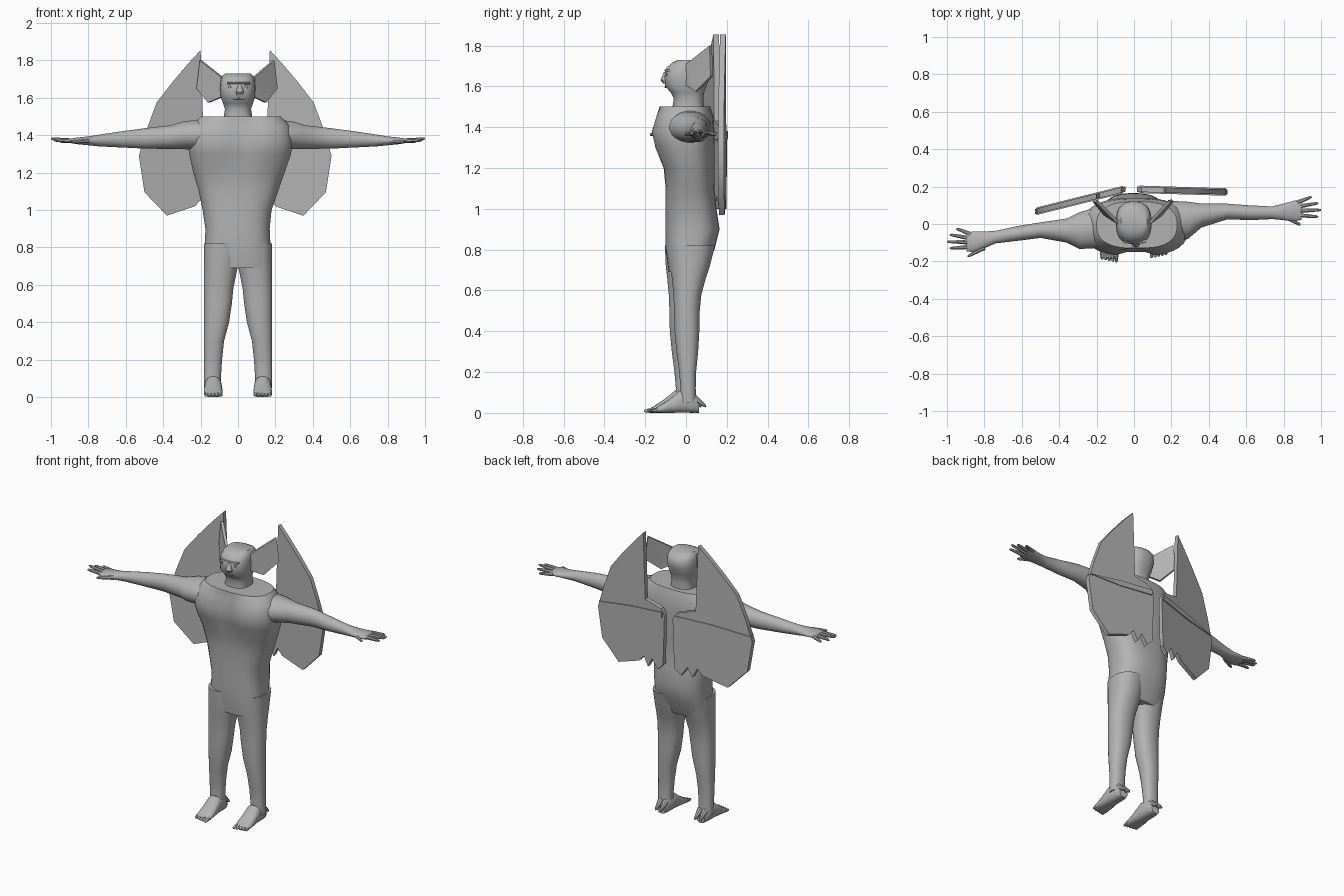
import bpy, bmesh, math
from mathutils import Vector

grey = bpy.data.materials.new("stone grey")
grey.diffuse_color = (0.45, 0.45, 0.45, 1)


def finish(name, bm):
    bmesh.ops.recalc_face_normals(bm, faces=bm.faces)
    mesh = bpy.data.meshes.new(name)
    bm.to_mesh(mesh)
    bm.free()
    mesh.materials.append(grey)
    obj = bpy.data.objects.new(name, mesh)
    bpy.context.collection.objects.link(obj)
    return obj


def loft(name, rings, n=20, power=2.0):
    """Skin a row of superellipse rings given as (centre, u, v)."""
    bm = bmesh.new()
    loops = []
    for c, u, v in rings:
        c, u, v = Vector(c), Vector(u), Vector(v)
        loop = []
        for i in range(n):
            a = 2 * math.pi * (i + 0.5) / n
            p, q = (math.copysign(abs(t) ** (2 / power), t) for t in (math.cos(a), math.sin(a)))
            loop.append(bm.verts.new(c + u * p + v * q))
        loops.append(loop)
    for a, b in zip(loops, loops[1:]):
        for i in range(n):
            j = (i + 1) % n
            bm.faces.new((a[i], a[j], b[j], b[i]))
    bm.faces.new(loops[0])
    bm.faces.new(loops[-1])
    return finish(name, bm)


def stack(name, rows, n=24, power=2.0):
    """Upright loft from rows of z, left, right, front, back."""
    return loft(name, [(((l + r) / 2, (f + b) / 2, z), ((r - l) / 2, 0, 0), (0, (b - f) / 2, 0))
                       for z, l, r, f, b in rows], n, power)


def digit(name, a, b, r0, r1):
    """Tapered finger, toe or spur from a to b."""
    a, b = Vector(a), Vector(b)
    d = (b - a).normalized()
    side = d.cross(Vector((0, 0, 1))).normalized()
    up = side.cross(d)
    return loft(name, [(a.lerp(b, t), side * r, up * r) for t, r in
                       ((0, r0), (0.5, (r0 + r1) / 2), (0.9, r1), (1, r1 * 0.5))], 8)


def plate(name, points, offset):
    """Flat polygon thickened by an offset vector."""
    bm = bmesh.new()
    face = bm.faces.new([bm.verts.new(p) for p in points])
    ext = bmesh.ops.extrude_face_region(bm, geom=[face], use_keep_orig=True)
    bmesh.ops.translate(bm, vec=offset, verts=[v for v in ext["geom"] if isinstance(v, bmesh.types.BMVert)])
    bmesh.ops.triangulate(bm, faces=[f for f in bm.faces if len(f.verts) > 4])
    return finish(name, bm)


# Torso, with a shallow groove down the chest
torso = stack("torso", [
    (0.69, -0.178, 0.178, -0.085, 0.09), (0.80, -0.178, 0.175, -0.10, 0.14),
    (0.90, -0.175, 0.17, -0.10, 0.165), (1.00, -0.19, 0.18, -0.10, 0.15),
    (1.10, -0.21, 0.215, -0.10, 0.14), (1.20, -0.24, 0.25, -0.11, 0.14),
    (1.30, -0.262, 0.285, -0.155, 0.14), (1.38, -0.272, 0.292, -0.172, 0.14),
    (1.45, -0.255, 0.28, -0.15, 0.135), (1.50, -0.20, 0.23, -0.13, 0.12)], 32, 2.6)
for v in torso.data.vertices:
    if v.co.y < 0 and abs(v.co.x) < 0.06 and 1.25 < v.co.z < 1.47:
        v.co.y *= 0.87

# Neck and head
stack("head", [
    (1.48, -0.08, 0.08, -0.07, 0.09), (1.54, -0.07, 0.07, -0.06, 0.085),
    (1.57, -0.08, 0.08, -0.075, 0.09), (1.60, -0.092, 0.09, -0.103, 0.10),
    (1.65, -0.097, 0.094, -0.107, 0.12), (1.69, -0.093, 0.09, -0.097, 0.12),
    (1.715, -0.086, 0.084, -0.07, 0.10), (1.73, -0.07, 0.07, -0.04, 0.07)], 24, 2.6)

# Face
stack("nose", [(1.615, -0.008, 0.028, -0.113, -0.09), (1.63, -0.012, 0.032, -0.125, -0.09),
               (1.67, 0.0, 0.02, -0.108, -0.08)], 10)
for name, z, half, depth in (("brow", 1.678, 0.06, 0.107), ("lips", 1.597, 0.03, 0.107)):
    loft(name, [((x * half + 0.005, -depth + 0.012 + abs(x) * 0.006, z), (0, 0.012, 0), (0, 0, 0.006))
                for x in (-1, 0, 1)], 8)

# Wing outline, from the tip around the outer edge to the ragged hem and the step beside the spine
wing = [(0.17, 1.855), (0.235, 1.785), (0.32, 1.685), (0.405, 1.575), (0.455, 1.44),
        (0.50, 1.29), (0.47, 1.095), (0.35, 0.97), (0.20, 1.02), (0.165, 1.06), (0.135, 1.0),
        (0.105, 1.06), (0.065, 1.0), (0.025, 1.04), (0.015, 1.36), (0.04, 1.40), (0.155, 1.43)]
ridge = [(0.03, 1.38), (0.26, 1.36), (0.492, 1.325), (0.26, 1.325), (0.03, 1.345)]


def wing_point(side, x, z, lift):
    if side > 0:
        return (x, 0.2 - 0.03 * x + lift, z)
    return (-x - 0.03, 0.205 - 0.25 * x + lift, z)


# Foot rows: y, half width, height.  Leg rows: z, inner x, front, back
foot_rows = [(0.055, 0.028, 0.06), (0.03, 0.042, 0.10), (-0.04, 0.045, 0.11),
             (-0.09, 0.049, 0.068), (-0.14, 0.05, 0.035), (-0.165, 0.046, 0.02)]
leg_rows = [(0.05, 0.092, -0.04, 0.045), (0.12, 0.09, -0.035, 0.04), (0.20, 0.085, -0.042, 0.042),
            (0.30, 0.074, -0.055, 0.052), (0.40, 0.047, -0.065, 0.058), (0.50, 0.032, -0.067, 0.06),
            (0.58, 0.024, -0.07, 0.068), (0.66, 0.008, -0.078, 0.09), (0.72, -0.005, -0.085, 0.11),
            (0.82, -0.005, -0.09, 0.135)]
# Arm rows: x, right y, left y, z, half depth, half height
arm_rows = [(0.20, 0.015, -0.02, 1.40, 0.11, 0.085), (0.29, 0.02, -0.035, 1.40, 0.10, 0.075),
            (0.36, 0.045, -0.035, 1.39, 0.065, 0.064), (0.50, 0.067, -0.033, 1.383, 0.042, 0.055),
            (0.62, 0.06, -0.05, 1.378, 0.04, 0.044), (0.74, 0.06, -0.07, 1.372, 0.034, 0.032),
            (0.80, 0.065, -0.085, 1.37, 0.045, 0.024), (0.86, 0.07, -0.095, 1.37, 0.056, 0.018),
            (0.895, 0.072, -0.097, 1.37, 0.05, 0.012)]
# Finger rows: base offset, tip offset, base x, tip x
finger_rows = [(0.042, 0.073, 0.87, 0.95), (0.02, 0.04, 0.87, 0.985), (-0.002, 0.003, 0.87, 1.0),
               (-0.025, -0.033, 0.87, 0.985), (-0.03, -0.077, 0.80, 0.89)]

for side, label in ((1, "right"), (-1, "left")):
    dy = 0.008 if side > 0 else -0.015
    # Leg, foot, toes and heel spurs
    loft(label + "_leg", [((side * (0.183 + i) / 2, (f + b) / 2 + dy, z), ((0.183 - i) / 2, 0, 0),
                           (0, (b - f) / 2, 0)) for z, i, f, b in leg_rows], 20, 2.3)
    loft(label + "_foot", [((side * 0.132, y + dy, h / 2), (w, 0, 0), (0, 0, h / 2))
                           for y, w, h in foot_rows], 16, 2.6)
    for i in range(5):
        x = side * (0.094 + 0.019 * i)
        digit(label + "_toe", (x, -0.145 + dy, 0.016), (x, -0.19 + 0.004 * i + dy, 0.009), 0.012, 0.008)
    for x in (0.115, 0.15):
        digit(label + "_heel_spur", (side * x, 0.03 + dy, 0.075), (side * x, 0.09 + dy, 0.03), 0.02, 0.008)

    # Arm and fingers
    loft(label + "_arm", [((side * x, yr if side > 0 else yl, z), (0, d, 0), (0, 0, h))
                          for x, yr, yl, z, d, h in arm_rows], 20)
    hand_y = 0.072 if side > 0 else -0.097
    for o0, o1, x0, x1 in finger_rows:
        digit(label + "_finger", (side * x0, hand_y + o0, 1.37),
              (side * x1, hand_y + o1, 1.383 - abs(o1) * 0.25), 0.013, 0.008)

    # Pointed ear
    shift = 0.0 if side < 0 else -0.01
    ear = [(0.09, 0.0, 1.71), (0.205 + shift, 0.115, 1.80), (0.222 + shift, 0.12, 1.65),
           (0.162 + shift, 0.045, 1.575), (0.09, 0.0, 1.605)]
    plate(label + "_ear", [(side * x, y, z) for x, y, z in ear], (-side * 0.012, 0.012, 0))

    # Wing and its spar, and an eye
    plate(label + "_wing", [wing_point(side, x, z, 0) for x, z in wing], (0, -0.028, 0))
    plate(label + "_wing_spar", [wing_point(side, x, z, 0.006) for x, z in ridge], (0, -0.04, 0))
    stack(label + "_eye", [(z, side * 0.045 - w, side * 0.045 + w, -0.104, -0.08)
                           for z, w in ((1.649, 0.008), (1.657, 0.014), (1.665, 0.008))], 8)

# Smooth shading with sharp edges kept
for obj in bpy.context.scene.objects:
    obj.select_set(True)
bpy.context.view_layer.objects.active = torso
bpy.ops.object.shade_smooth_by_angle(angle=math.radians(40))
